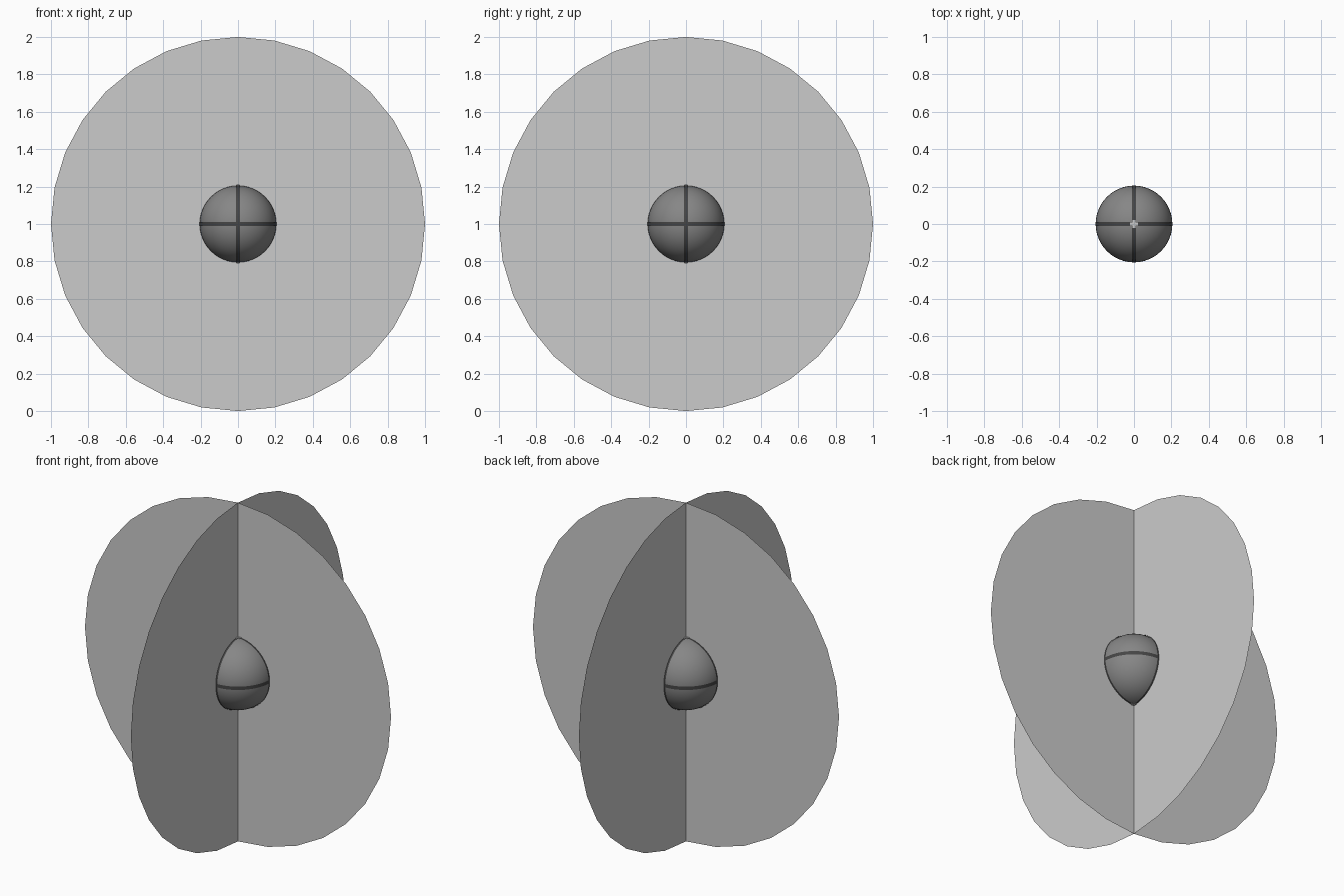
import bpy, math
from math import pi

if "Cube" in bpy.data.objects:
    bpy.data.objects.remove(bpy.data.objects["Cube"])

C = (0, 0, 1)

def smooth(ob):
    bpy.context.view_layer.objects.active = ob
    ob.select_set(True)
    bpy.ops.object.shade_smooth_by_angle(angle=math.radians(35))
    ob.select_set(False)

def dark(name, v):
    m = bpy.data.materials.new(name)
    m.diffuse_color = (v, v, v, 1)
    m.use_nodes = True
    m.node_tree.nodes["Principled BSDF"].inputs["Base Color"].default_value = m.diffuse_color
    return m

core_grey, band_grey = dark("core_grey", 0.24), dark("band_grey", 0.06)

# two crossed flat discs
for name, rot in (("disc_front", (pi / 2, 0, 0)), ("disc_side", (pi / 2, 0, pi / 2))):
    bpy.ops.mesh.primitive_circle_add(vertices=32, radius=1, fill_type='NGON',
                                      location=C, rotation=rot)
    bpy.context.object.name = name

# central ball
bpy.ops.mesh.primitive_uv_sphere_add(segments=48, ring_count=24, radius=0.205, location=C)
ball = bpy.context.object
ball.name = "core_ball"
ball.data.materials.append(core_grey)
smooth(ball)

# three thin bands around the ball, one per axis
for name, rot in (("band_level", (0, 0, 0)), ("band_front", (pi / 2, 0, 0)),
                  ("band_side", (0, pi / 2, 0))):
    bpy.ops.mesh.primitive_cylinder_add(vertices=64, radius=0.207, depth=0.02,
                                        end_fill_type='NOTHING', location=C, rotation=rot)
    band = bpy.context.object
    band.name = name
    band.data.materials.append(band_grey)
    smooth(band)

# small crosses capping the poles
for side, z in (("top", 1.202), ("bottom", 0.798)):
    for axis, size in (("x", (0.044, 0.016, 0.016)), ("y", (0.016, 0.044, 0.016))):
        bpy.ops.mesh.primitive_cube_add(size=1, location=(0, 0, z))
        cap = bpy.context.object
        cap.name = f"pole_cap_{side}_{axis}"
        cap.scale = size
